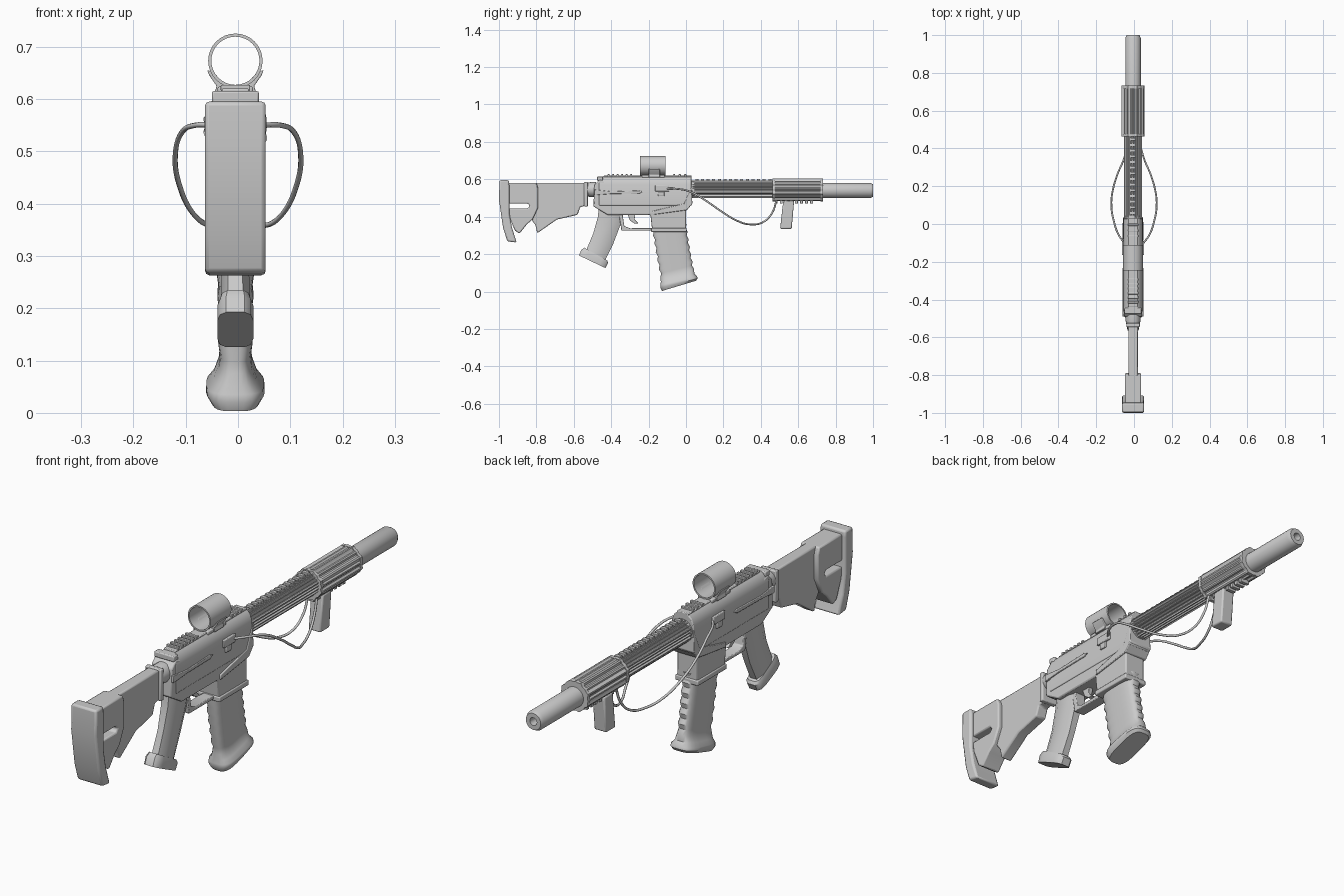
import bpy, bmesh, math

CX = -0.005  # body centre line


def finish(name, bm, bevel=0.0, smooth=30):
    bmesh.ops.recalc_face_normals(bm, faces=bm.faces)
    me = bpy.data.meshes.new(name)
    bm.to_mesh(me)
    bm.free()
    ob = bpy.data.objects.new(name, me)
    bpy.context.collection.objects.link(ob)
    if bevel:
        m = ob.modifiers.new("bevel", 'BEVEL')
        m.width, m.segments, m.limit_method = bevel, 2, 'ANGLE'
        m.angle_limit = math.radians(35)
    bpy.ops.object.select_all(action='DESELECT')
    bpy.context.view_layer.objects.active = ob
    ob.select_set(True)
    bpy.ops.object.shade_smooth_by_angle(angle=math.radians(smooth))
    return ob


def loft(name, rings, bevel=0.0, closed=False, smooth=30):
    """Skin a list of equal-length rings of 3D points."""
    bm = bmesh.new()
    vs = [[bm.verts.new((x + CX, y, z)) for x, y, z in r] for r in rings]
    n = len(vs[0])
    for a, b in zip(vs, vs[1:] + (vs[:1] if closed else [])):
        for i in range(n):
            j = (i + 1) % n
            bm.faces.new((a[i], a[j], b[j], b[i]))
    if not closed:
        bm.faces.new(vs[0])
        bm.faces.new(vs[-1])
    return finish(name, bm, bevel, smooth)


def prism(name, yz, hw, bevel=0.006, x=0.0):
    """Side profile extruded across the width."""
    return loft(name, [[(x + s * hw, y, z) for y, z in yz] for s in (-1, 1)], bevel)


def box(name, y0, y1, z0, z1, hw, bevel=0.004, x=0.0):
    return prism(name, [(y0, z0), (y1, z0), (y1, z1), (y0, z1)], hw, bevel, x)


def beam(name, xz, y0, y1, bevel=0.004):
    """Cross-section extruded along the length."""
    return loft(name, [[(x, y, z) for x, z in xz] for y in (y0, y1)], bevel)


def column(name, rows, sides, power, bevel=0.0):
    """Rounded column: rows of (rear y, rear z, front y, front z, half width)."""
    rings = []
    for ya, za, yb, zb, hw in rows:
        ring = []
        for i in range(sides):
            t = 2 * math.pi * (i + 0.5) / sides
            c, s = math.cos(t), math.sin(t)
            u = math.copysign(abs(c) ** power, c)
            v = math.copysign(abs(s) ** power, s)
            f = (u + 1) / 2
            ring.append((hw * v, ya + (yb - ya) * f, za + (zb - za) * f))
        rings.append(ring)
    return loft(name, rings, bevel, smooth=40)


def lathe(name, prof, zc, sides=24, closed=False):
    return loft(name, [[(r * math.cos(2 * math.pi * i / sides), y,
                         zc + r * math.sin(2 * math.pi * i / sides))
                        for i in range(sides)] for y, r in prof], 0, closed)


def fluted(name, y0, y1, rx, rz, zc, ribs, depth):
    """Octagonal tube with lengthwise ribs."""
    pts = []
    for i in range(ribs * 4):
        t = 2 * math.pi * (i + 0.5) / (ribs * 4)
        d = (t + math.pi / 8) % (math.pi / 4) - math.pi / 8
        k = 1 / math.cos(d) - (depth if i % 4 >= 2 else 0)
        pts.append((rx * k * math.cos(t), zc + rz * k * math.sin(t)))
    return beam(name, pts, y0, y1, 0)


# Stock
prism("butt_pad", [(-0.997, 0.595), (-0.947, 0.595), (-0.945, 0.57), (-0.945, 0.42),
                   (-0.93, 0.34), (-0.905, 0.262), (-0.955, 0.268), (-0.978, 0.34),
                   (-1.0, 0.49)], 0.058, 0.008)
prism("stock_rear", [(-0.95, 0.58), (-0.80, 0.58), (-0.79, 0.55), (-0.79, 0.45),
                     (-0.82, 0.385), (-0.85, 0.36), (-0.89, 0.31), (-0.915, 0.325),
                     (-0.945, 0.40), (-0.95, 0.445), (-0.845, 0.445), (-0.835, 0.457),
                     (-0.845, 0.47), (-0.95, 0.47)], 0.043)
prism("stock_front", [(-0.82, 0.58), (-0.53, 0.58), (-0.53, 0.46), (-0.565, 0.452),
                      (-0.58, 0.41), (-0.69, 0.385), (-0.795, 0.312), (-0.805, 0.355),
                      (-0.83, 0.39)], 0.025)
box("stock_collar", -0.545, -0.525, 0.455, 0.585, 0.036)
lathe("buffer_tube", [(-0.53, 0.036), (-0.51, 0.04), (-0.48, 0.04)], 0.545, 16)

# Receiver
beam("upper_receiver", [(-0.05, 0.46), (0.05, 0.46), (0.05, 0.575), (0.04, 0.602),
                        (0.025, 0.615), (-0.025, 0.615), (-0.04, 0.602), (-0.05, 0.575)],
     -0.465, 0.03)
prism("lower_receiver", [(-0.49, 0.57), (-0.46, 0.60), (-0.40, 0.575), (0.03, 0.55),
                         (0.03, 0.465), (0.0, 0.44), (0.0, 0.32), (-0.18, 0.32),
                         (-0.19, 0.41), (-0.42, 0.41), (-0.495, 0.455)], 0.047)
box("magazine_well_rim", -0.186, 0.004, 0.318, 0.34, 0.052)
prism("magazine_well_brace", [(0.03, 0.56), (0.034, 0.47), (0.005, 0.435), (-0.18, 0.41),
                              (-0.18, 0.43), (-0.01, 0.47)], 0.053, 0.003)
box("charging_handle", -0.475, -0.445, 0.592, 0.615, 0.045)
box("receiver_rail", -0.44, 0.03, 0.605, 0.62, 0.026, 0.003)
for i in range(9):
    y = -0.42 + i * 0.024 if i < 6 else -0.07 + (i - 6) * 0.03
    box(f"rail_tooth_{i}", y, y + 0.012, 0.615, 0.627, 0.028, 0.002)
for s in (-1, 1):
    prism("side_rib", [(-0.49, 0.545), (-0.40, 0.535), (-0.25, 0.54), (-0.23, 0.533),
                       (-0.25, 0.524), (-0.40, 0.522), (-0.49, 0.515)], 0.005, 0.002, s * 0.05)
    box("side_port", -0.165, -0.09, 0.535, 0.568, 0.006, 0.003, s * 0.053)
    box("port_latch", -0.15, -0.115, 0.51, 0.535, 0.005, 0.003, s * 0.052)

# Grip, trigger and guard
column("grip", [(-0.47, 0.45, -0.33, 0.42, 0.034), (-0.475, 0.40, -0.345, 0.36, 0.032),
                (-0.50, 0.31, -0.385, 0.255, 0.027), (-0.54, 0.215, -0.43, 0.165, 0.03)],
       8, 0.75)
column("grip_base", [(-0.545, 0.235, -0.42, 0.165, 0.03), (-0.562, 0.222, -0.415, 0.152, 0.035),
                     (-0.573, 0.193, -0.43, 0.125, 0.035)], 12, 0.5)
prism("trigger_guard", [(-0.36, 0.42), (-0.345, 0.325), (-0.18, 0.325), (-0.18, 0.338),
                        (-0.22, 0.34), (-0.30, 0.338), (-0.33, 0.35), (-0.34, 0.42)],
      0.024, 0.003)
prism("trigger", [(-0.315, 0.42), (-0.27, 0.42), (-0.275, 0.385), (-0.255, 0.365),
                  (-0.275, 0.363), (-0.30, 0.38)], 0.01, 0.002)

# Magazine with shallow waves and a flared foot
rows = []
for i in range(13):
    t = i / 12
    w = 0.004 * math.cos(i * math.pi)
    rows.append((-0.178 + 0.045 * t ** 1.2 - w, 0.345 - 0.27 * t,
                 0.0 + 0.04 * t ** 1.2 + w, 0.36 - 0.24 * t, 0.036 - 0.005 * t + w / 3))
rows += [(-0.135, 0.05, 0.045, 0.095, 0.042), (-0.138, 0.035, 0.06, 0.08, 0.055),
         (-0.138, 0.02, 0.062, 0.07, 0.056), (-0.128, 0.003, 0.055, 0.058, 0.046)]
column("magazine", rows, 24, 0.6)

# Handguard, barrel and front grip
fluted("handguard_rear", 0.035, 0.47, 0.048, 0.047, 0.547, 24, 0.12)
lathe("barrel_nut", [(0.02, 0.046), (0.045, 0.046)], 0.547)
fluted("handguard_front", 0.465, 0.73, 0.06, 0.06, 0.543, 16, 0.10)
for y in (0.462, 0.718):
    fluted("handguard_ring", y, y + 0.014, 0.0605, 0.0605, 0.543, 16, 0.04)
for i in range(14):
    box(f"top_tooth_{i}", 0.05 + i * 0.03, 0.066 + i * 0.03, 0.588, 0.602, 0.014, 0.002)
for i in range(8):
    box(f"under_tooth_{i}", 0.475 + i * 0.027, 0.49 + i * 0.027, 0.47, 0.488, 0.02, 0.002)
lathe("muzzle_tube", [(0.60, 0.041), (0.985, 0.041), (1.0, 0.034), (1.0, 0.016),
                      (0.95, 0.014), (0.60, 0.014)], 0.54, 24, True)
prism("front_grip", [(0.52, 0.485), (0.578, 0.485), (0.565, 0.335), (0.503, 0.335)], 0.028)

# Sight ring and mount
lathe("sight_tube", [(-0.245, 0.052), (-0.11, 0.052), (-0.11, 0.046), (-0.245, 0.046)],
      0.673, 32, True)
beam("sight_mount", [(-0.04, 0.61), (0.04, 0.61), (0.036, 0.625), (0.05, 0.645), (0.054, 0.655),
                     (0.042, 0.652), (0.025, 0.632), (0, 0.624), (-0.025, 0.632),
                     (-0.042, 0.652), (-0.054, 0.655), (-0.05, 0.645), (-0.036, 0.625)],
     -0.20, -0.14, 0.002)
box("mount_foot", -0.235, -0.115, 0.608, 0.624, 0.034)

# Cables looping from the receiver to the front handguard
for s in (-1, 1):
    cu = bpy.data.curves.new("cable", 'CURVE')
    cu.dimensions, cu.bevel_depth, cu.bevel_resolution, cu.resolution_u = '3D', 0.005, 2, 6
    path = [(0.05, -0.10, 0.55), (0.08, -0.06, 0.55), (0.108, 0.02, 0.535),
            (0.12, 0.10, 0.49), (0.112, 0.18, 0.435), (0.085, 0.27, 0.38),
            (0.055, 0.34, 0.359), (0.035, 0.41, 0.37), (0.024, 0.46, 0.42), (0.02, 0.485, 0.49)]
    sp = cu.splines.new('BEZIER')
    sp.bezier_points.add(len(path) - 1)
    for p, (x, y, z) in zip(sp.bezier_points, path):
        p.co = (s * x, y, z)
        p.handle_left_type = p.handle_right_type = 'AUTO'
    bpy.context.collection.objects.link(bpy.data.objects.new("cable", cu))
